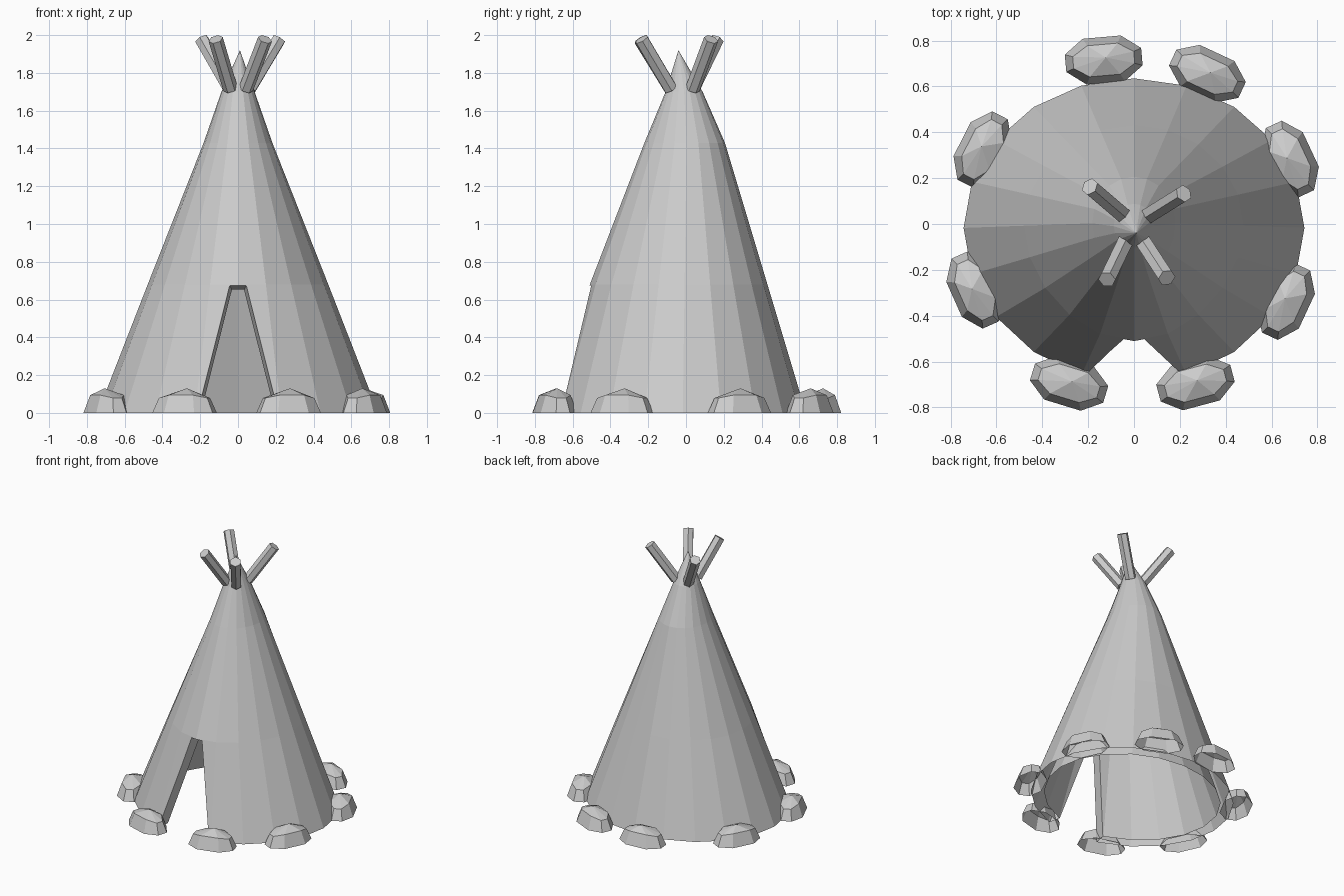
import bpy, bmesh, math
from mathutils import Vector

if "Cube" in bpy.data.objects:
    bpy.data.objects.remove(bpy.data.objects["Cube"])


def finish(name, bm):
    bmesh.ops.recalc_face_normals(bm, faces=bm.faces[:])
    me = bpy.data.meshes.new(name)
    bm.to_mesh(me)
    bm.free()
    ob = bpy.data.objects.new(name, me)
    bpy.context.collection.objects.link(ob)
    return ob


def loft(bm, rings):
    """Skin rings of points; a one-point ring is an apex."""
    vs = [[bm.verts.new(p) for p in r] for r in rings]
    for a, b in zip(vs, vs[1:]):
        n = max(len(a), len(b))
        for i in range(n):
            j = (i + 1) % n
            f = [a[i % len(a)], a[j % len(a)], b[j % len(b)], b[i % len(b)]]
            bm.faces.new(list(dict.fromkeys(f)))


def oval(cy, rx, ry, z, bulge, n=20):
    """Horizontal ring, pushed out towards the front by bulge."""
    pts = []
    for i in range(n):
        c, s = math.cos(2 * math.pi * i / n), math.sin(2 * math.pi * i / n)
        pts.append((rx * c, cy + ry * s - bulge * max(0, -s) ** 3, z))
    return pts


# Tent cover: thick-walled 20-sided cone, open underneath
profile = [(-0.01, 0.088, 0.098, 1.70, 0), (0.003, 0.182, 0.203, 1.43, 0.02),
           (-0.0075, 0.478, 0.4385, 0.68, 0.063), (-0.017, 0.743, 0.652, 0.0, 0.025)]
wall = 0.09
bm = bmesh.new()
loft(bm, [[(0.01, -0.04, 1.92)]]
     + [oval(*p) for p in profile]
     + [oval(cy, rx - wall, ry - wall, z, b) for cy, rx, ry, z, b in profile[:0:-1]]
     + [[(0, -0.02, 1.65)]])
tent = finish("tent_cover", bm)

# Doorway: tapered wedge cut through the front wall
bm = bmesh.new()
sections = []
for y in (-0.85, -0.3):
    top = 0.675 - 0.25 * (y + 0.51)
    half = lambda z: 0.202 - 0.205 * z - 0.2 * (y + 0.6)
    sections.append([(s * half(z), y, z) for s, z in
                     ((-1, -0.1), (1, -0.1), (1, top), (-1, top))])
loft(bm, sections)
bmesh.ops.holes_fill(bm, edges=bm.edges[:])
cutter = finish("door_cutter", bm)
cutter.hide_render = True
mod = tent.modifiers.new("door", 'BOOLEAN')
mod.operation, mod.solver, mod.object = 'DIFFERENCE', 'EXACT', cutter
bpy.context.view_layer.objects.active = tent
bpy.ops.object.modifier_apply(modifier="door")
bpy.data.objects.remove(cutter)

# Leave the bottom rim of the wall open
bm = bmesh.new()
bm.from_mesh(tent.data)
rim = [f for f in bm.faces if all(v.co.z < 0.001 for v in f.verts)]
bmesh.ops.delete(bm, geom=rim, context='FACES')
bm.to_mesh(tent.data)
bm.free()

# Crossed pole tips
for k, (bx, by, tx, ty) in enumerate([(-0.043, 0.035, -0.193, 0.163), (0.06, 0.035, 0.217, 0.133),
                                      (-0.04, -0.08, -0.118, -0.242), (0.042, -0.08, 0.143, -0.235)]):
    a, b = Vector((bx, by, 1.715)), Vector((tx, ty, 1.978))
    bm = bmesh.new()
    bmesh.ops.create_cone(bm, cap_ends=True, segments=6, radius1=0.039,
                          radius2=0.039, depth=(b - a).length)
    ob = finish(f"pole_{k + 1}", bm)
    ob.location = (a + b) / 2
    ob.rotation_mode = 'QUATERNION'
    ob.rotation_quaternion = (b - a).to_track_quat('Z', 'Y')

# Ring of stones: faceted domes, open underneath
outline = [(1, -0.38), (1, 0.38), (0.5, 1), (-0.5, 1), (-1, 0.38), (-1, -0.38), (-0.5, -1), (0.5, -1)]
stones = [(-0.132, 0.715, 5), (0.32, 0.655, -25), (-0.66, 0.325, 63), (0.68, 0.283, 115),
          (-0.693, -0.288, 114), (0.663, -0.338, 65), (-0.283, -0.694, -17), (0.268, -0.694, 15)]
for k, (x, y, angle) in enumerate(stones):
    L, W = 0.167, 0.1
    bm = bmesh.new()
    loft(bm, [[(u * L, v * W, 0) for u, v in outline],
              [(u * L * 0.8, v * W * 0.68, 0.109 - 0.03 * abs(u)) for u, v in outline],
              [(0.01, 0.01, 0.13)]])
    ob = finish(f"stone_{k + 1}", bm)
    ob.location = (x, y, 0)
    ob.rotation_euler.z = math.radians(angle)
